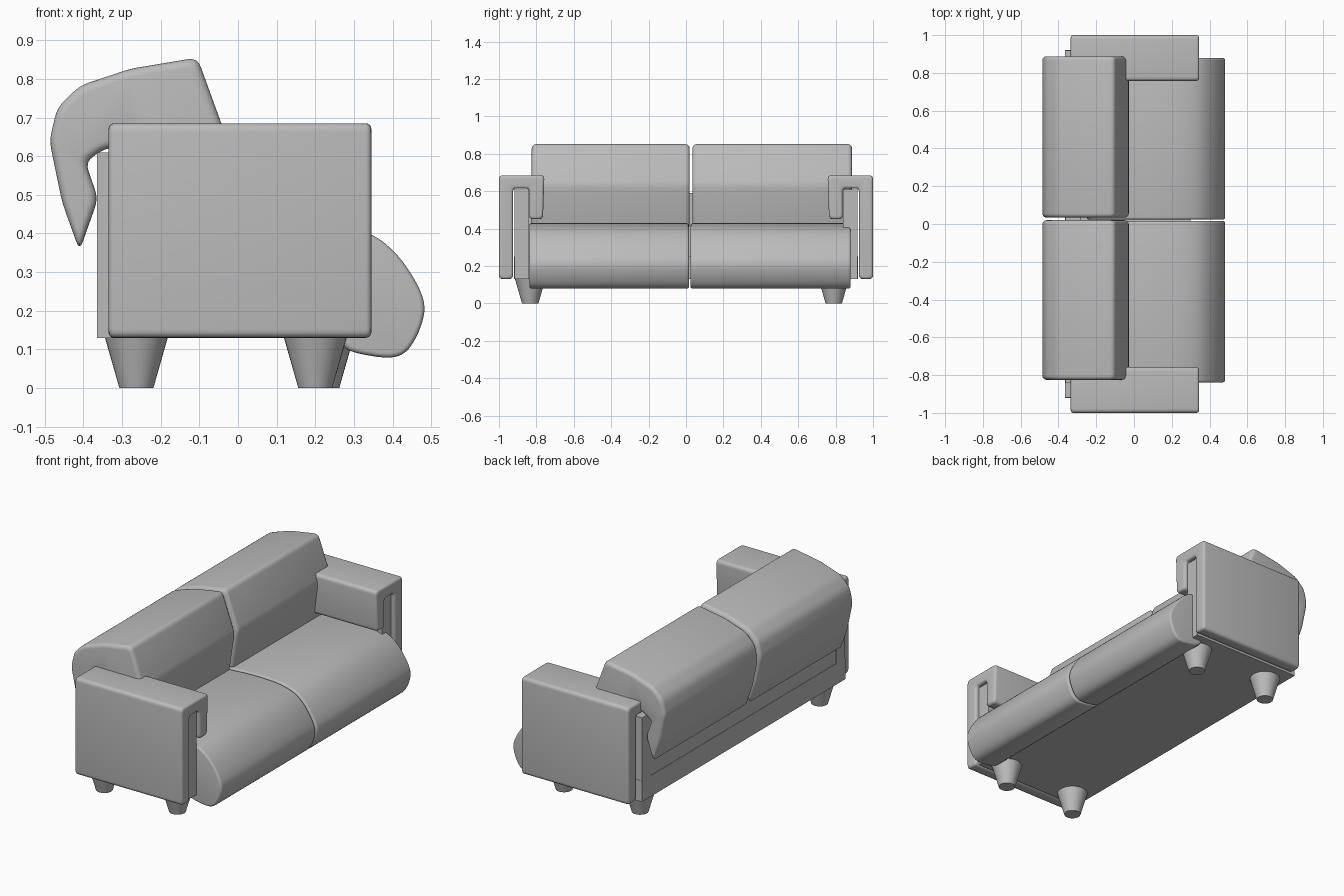
import bpy, bmesh, math
from mathutils import Vector

if "Cube" in bpy.data.objects:
    bpy.data.objects.remove(bpy.data.objects["Cube"])

fabric = bpy.data.materials.new("grey fabric")
fabric.diffuse_color = (0.5, 0.5, 0.5, 1)
fabric.use_nodes = True
fabric.node_tree.nodes["Principled BSDF"].inputs["Base Color"].default_value = fabric.diffuse_color


def finish(name, bm, angle=38):
    bmesh.ops.recalc_face_normals(bm, faces=bm.faces)
    me = bpy.data.meshes.new(name)
    bm.to_mesh(me)
    bm.free()
    me.materials.append(fabric)
    ob = bpy.data.objects.new(name, me)
    bpy.context.collection.objects.link(ob)
    bpy.ops.object.select_all(action='DESELECT')
    ob.select_set(True)
    bpy.context.view_layer.objects.active = ob
    bpy.ops.object.shade_smooth_by_angle(angle=math.radians(angle))
    return ob


def inset(pts, d):
    """Move a closed outline inwards by d."""
    n = len(pts)
    area = sum(pts[i].cross(pts[(i + 1) % n]) for i in range(n))
    s = 1 if area > 0 else -1
    out = []
    for i, p in enumerate(pts):
        e1, e2 = (p - pts[i - 1]).normalized(), (pts[(i + 1) % n] - p).normalized()
        n1, n2 = Vector((-e1.y, e1.x)) * s, Vector((-e2.y, e2.x)) * s
        m = (n1 + n2).normalized()
        out.append(p + m * d / max(m.dot(n1), 0.5))
    return out


def rounded(pts, r, steps=4):
    """Round every corner of a closed outline."""
    out = []
    for i, p in enumerate(pts):
        a, b = pts[i - 1] - p, pts[(i + 1) % len(pts)] - p
        q1 = p + a.normalized() * min(r, a.length * 0.46)
        q2 = p + b.normalized() * min(r, b.length * 0.46)
        for k in range(steps + 1):
            t = k / steps
            out.append(q1 * (1 - t) ** 2 + p * 2 * t * (1 - t) + q2 * t * t)
    return out


def loft(name, outline, a, b, axis, r, edge):
    """Extrude an outline from a to b along x or y, with soft end edges."""
    pts = [Vector(p) for p in outline]
    soft = [(edge * (1 - math.cos(t)), edge * (1 - math.sin(t)))
            for t in (k * math.pi / 8 for k in range(5))]
    stations = [(a + o, d) for o, d in soft] + [(b - o, d) for o, d in reversed(soft)]
    bm = bmesh.new()
    rings = []
    for t, d in stations:
        rings.append([bm.verts.new((t, p.x, p.y) if axis == 'x' else (p.x, t, p.y))
                      for p in rounded(inset(pts, d), r)])
    for r1, r2 in zip(rings, rings[1:]):
        for i in range(len(r1)):
            j = (i + 1) % len(r1)
            bm.faces.new((r1[i], r1[j], r2[j], r2[i]))
    bm.faces.new(rings[0])
    bm.faces.new(rings[-1])
    return finish(name, bm)


def box(name, lo, hi):
    bm = bmesh.new()
    bmesh.ops.create_cube(bm, size=1)
    for v in bm.verts:
        v.co = [l + (c + 0.5) * (h - l) for c, l, h in zip(v.co, lo, hi)]
    return finish(name, bm)


# Frame: floor, back panel and two arm cores
box("frame_base", (-0.365, -0.92, 0.13), (0.30, 0.92, 0.25))
box("frame_back", (-0.363, -0.90, 0.132), (-0.28, 0.90, 0.59))
for side, s in (("left", -1), ("right", 1)):
    y = sorted((s * 0.84, s * 0.918))
    box(f"{side}_arm_core", (-0.365, y[0], 0.13), (0.325, y[1], 0.61))

# Arm pads folded over the cores
arm = [(1.0, 0.13), (0.925, 0.13), (0.925, 0.615), (0.838, 0.615),
       (0.838, 0.45), (0.765, 0.45), (0.757, 0.685), (1.0, 0.685)]
for side, s in (("left", -1), ("right", 1)):
    loft(f"{side}_arm_pad", [(s * y, z) for y, z in arm], -0.335, 0.345, 'x', 0.022, 0.014)

# Seat cushions with a rolled front
seat = [(-0.25, 0.25), (-0.25, 0.41), (0.10, 0.43), (0.25, 0.425), (0.35, 0.40),
        (0.415, 0.345), (0.465, 0.27), (0.487, 0.21), (0.47, 0.145), (0.435, 0.088),
        (0.385, 0.075), (0.26, 0.10), (0.24, 0.20)]
# Back cushions hooked over the frame back
back = [(-0.41, 0.355), (-0.455, 0.48), (-0.488, 0.64), (-0.468, 0.725), (-0.41, 0.782),
        (-0.28, 0.826), (-0.105, 0.855), (-0.025, 0.635), (-0.06, 0.40), (-0.27, 0.40),
        (-0.27, 0.628), (-0.345, 0.62), (-0.395, 0.585), (-0.362, 0.49)]
for side, s0, s1, b0, b1 in (("left", -0.838, 0.016, -0.825, 0.020),
                             ("right", 0.024, 0.88, 0.034, 0.888)):
    loft(f"{side}_seat_cushion", seat, s0, s1, 'y', 0.05, 0.012)
    loft(f"{side}_back_cushion", back, b0, b1, 'y', 0.025, 0.022)

# Tapered legs
for name, x, y in (("front_left", 0.20, -0.833), ("back_left", -0.263, -0.833),
                   ("front_right", 0.218, 0.79), ("back_right", -0.263, 0.79)):
    bm = bmesh.new()
    bmesh.ops.create_cone(bm, cap_ends=True, segments=32, radius1=0.044,
                          radius2=0.084, depth=0.14)
    bmesh.ops.translate(bm, verts=bm.verts, vec=(x, y, 0.07))
    finish(f"{name}_leg", bm)
